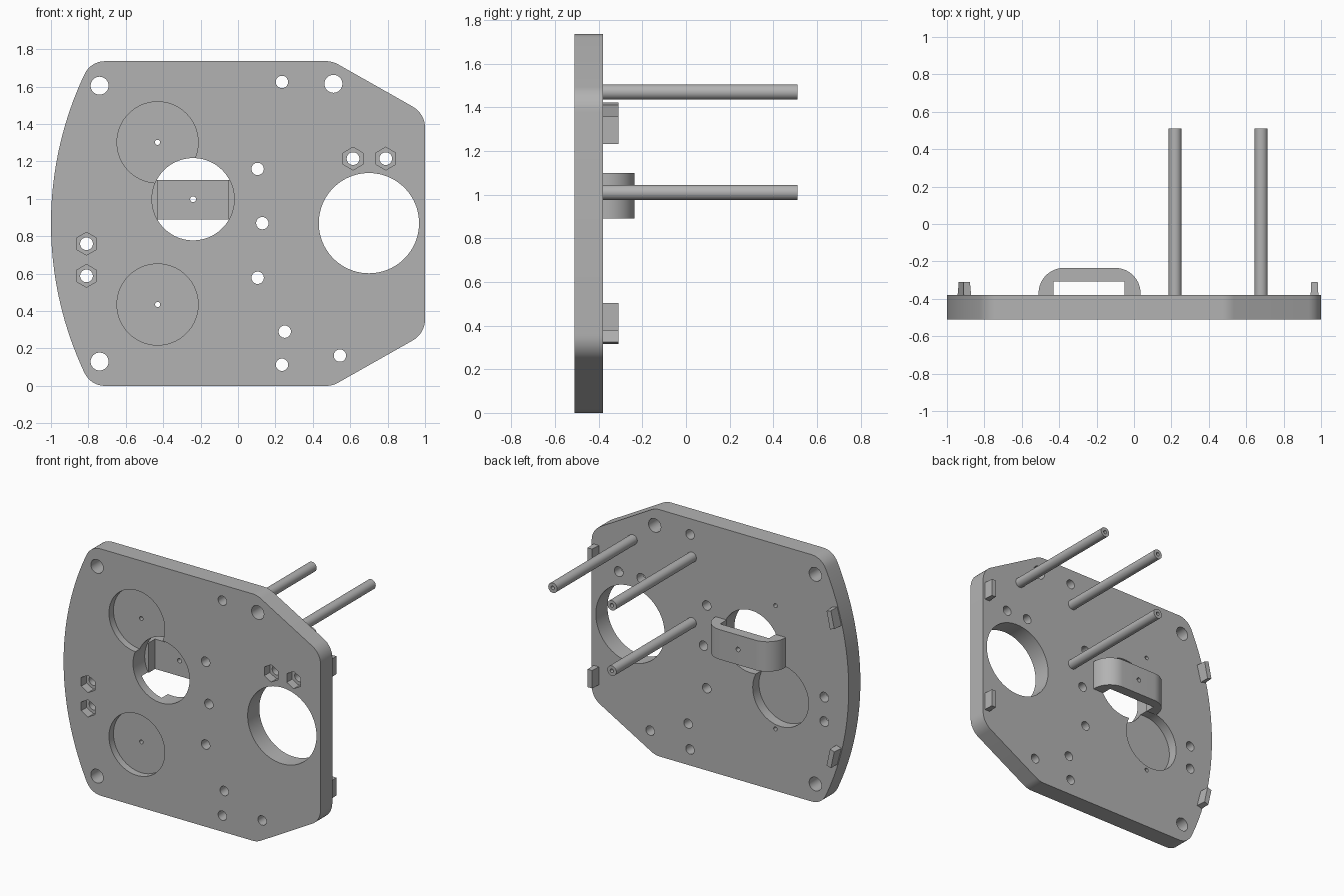
import bpy, bmesh, math
from mathutils import Vector, Matrix

cube = bpy.data.objects.get("Cube")
if cube:
    bpy.data.objects.remove(cube, do_unlink=True)

grey = bpy.data.materials.new("plain_grey")
grey.use_nodes = True
COLOUR = (0.45, 0.45, 0.45, 1)
grey.diffuse_color = COLOUR
grey.node_tree.nodes["Principled BSDF"].inputs["Base Color"].default_value = COLOUR

BACK, FRONT = -0.38, -0.51      # plate faces along y
MID = 0.868                     # height of the plate's middle


def prism(name, points, a, b, axis="Y", taper=1.0):
    """Extrude a closed profile from a to b; along Y the profile is (x, z), along Z it is (x, y)."""
    cx = sum(p[0] for p in points) / len(points)

    def place(p, d, s):
        x = cx + (p[0] - cx) * s
        return (x, d, p[1]) if axis == "Y" else (x, p[1], d)

    bm = bmesh.new()
    low = [bm.verts.new(place(p, a, 1)) for p in points]
    high = [bm.verts.new(place(p, b, taper)) for p in points]
    bm.faces.new(low)
    bm.faces.new(high[::-1])
    n = len(points)
    for i in range(n):
        j = (i + 1) % n
        bm.faces.new((low[i], high[i], high[j], low[j]))
    bmesh.ops.recalc_face_normals(bm, faces=bm.faces)
    mesh = bpy.data.meshes.new(name)
    bm.to_mesh(mesh)
    bm.free()
    mesh.materials.append(grey)
    obj = bpy.data.objects.new(name, mesh)
    bpy.context.collection.objects.link(obj)
    return obj


def circle(x, z, r, n=48):
    return [(x + r * math.sin(math.tau * i / n), z + r * math.cos(math.tau * i / n))
            for i in range(n)]


def rounded(corners, steps=8):
    """Profile with a fillet of the given radius at each (x, y, radius) corner."""
    out = []
    for i, (x, y, r) in enumerate(corners):
        c = Vector((x, y))
        if r == 0:
            out.append((x, y))
            continue
        u = (Vector(corners[i - 1][:2]) - c).normalized()
        v = (Vector(corners[(i + 1) % len(corners)][:2]) - c).normalized()
        half = u.angle(v) / 2
        centre = c + (u + v).normalized() * (r / math.sin(half))
        start = c + u * (r / math.tan(half)) - centre
        sweep = start.angle_signed(c + v * (r / math.tan(half)) - centre)
        for k in range(steps + 1):
            p = centre + Matrix.Rotation(-sweep * k / steps, 2) @ start
            out.append((p.x, p.y))
    return out


def cut(obj, cutters):
    for c in cutters:
        c.hide_render = True
        mod = obj.modifiers.new("cut", "BOOLEAN")
        mod.operation, mod.solver, mod.object = "DIFFERENCE", "EXACT", c
    dg = bpy.context.evaluated_depsgraph_get()
    mesh = bpy.data.meshes.new_from_object(obj.evaluated_get(dg))
    obj.modifiers.clear()
    obj.data = mesh
    for c in cutters:
        bpy.data.objects.remove(c, do_unlink=True)


def through(x, z, r, n=32):
    return prism("hole_cutter", circle(x, z, r, n), FRONT - 0.1, BACK + 0.02)


# Plate outline: bowed side, two slanted corners
R = 1.87
bow = lambda d: -1 + R - math.sqrt(R * R - d * d)
corners = [(bow(MID), 2 * MID, 0.12), (0.505, 2 * MID, 0.13), (1, 1.456, 0.13),
           (1, 2 * MID - 1.456, 0.13), (0.505, 0, 0.13), (bow(MID), 0, 0.12)]
corners += [(bow(0.78 * k / 12), MID + 0.78 * k / 12, 0) for k in range(-12, 13)]
plate = prism("plate", rounded(corners), FRONT, BACK)

# Holes and recesses in the plate
cutters = [through(0.70, 0.87, 0.268, 96), through(-0.24, 0.998, 0.22, 96)]
for x, z in ((-0.74, 1.605), (0.51, 1.615), (-0.74, 0.13)):
    cutters.append(through(x, z, 0.048))
for x, z in ((0.235, 1.625), (0.105, 1.16), (0.13, 0.87), (0.105, 0.578),
             (0.25, 0.29), (0.235, 0.113), (0.545, 0.162)):
    cutters.append(through(x, z, 0.033))
for z in (1.302, 0.435):
    cutters.append(through(-0.43, z, 0.014, 16))
    cutters.append(prism("recess_cutter", circle(-0.43, z, 0.217, 80), FRONT - 0.1, FRONT + 0.05))
cutters.append(prism("back_recess_cutter", circle(-0.47, 0.68, 0.217, 80), BACK - 0.07, BACK + 0.1))
for x, z in ((0.615, 1.215), (0.79, 1.215), (-0.81, 0.76), (-0.81, 0.588)):
    cutters.append(through(x, z, 0.034))
    cutters.append(prism("nut_cutter", circle(x, z, 0.061, 6), FRONT - 0.1, FRONT + 0.06))
cut(plate, cutters)

# Bridge over the central hole
outer = rounded([(-0.51, BACK, 0), (-0.51, -0.235, 0.135), (0.035, -0.235, 0.135), (0.035, BACK, 0)], 16)
inner = [(-0.05, BACK), (-0.05, -0.308), (-0.43, -0.308), (-0.43, BACK)]
bridge = prism("bridge", outer + inner, 0.89, 1.10, "Z")
cut(bridge, [prism("bridge_cutter", circle(-0.24, 0.998, 0.016, 16), BACK, -0.1)])

# Rear posts with a bored tip
posts = []
for name, x, z in (("upper_inner_post", 0.22, 1.47), ("lower_inner_post", 0.22, 1.01),
                   ("upper_outer_post", 0.68, 1.47)):
    post = prism(name, circle(x, z, 0.035, 32), BACK - 0.005, 0.51)
    cut(post, [prism("bore_cutter", circle(x, z, 0.013, 16), 0.4, 0.6)])
    posts.append(post)

# Edge tabs, tilted to follow the bowed side
for label, s in (("upper", 1), ("lower", -1)):
    for side, x, dz, tilt in (("left", 0.965, 0.427, 0), ("right", -0.907, 0.487, -0.26 * s)):
        rot = Matrix.Rotation(tilt, 2)
        box = [rot @ Vector(p) for p in ((-0.021, -0.063), (0.021, -0.063), (0.021, 0.063), (-0.021, 0.063))]
        prism(f"{label}_{side}_tab", [(x + p.x, MID + s * dz + p.y) for p in box],
              BACK - 0.005, -0.31, taper=0.82)

# Smooth round walls, sharp edges
for obj in [plate, bridge] + posts:
    bpy.ops.object.select_all(action="DESELECT")
    obj.select_set(True)
    bpy.context.view_layer.objects.active = obj
    bpy.ops.object.shade_smooth_by_angle(angle=math.radians(30))
